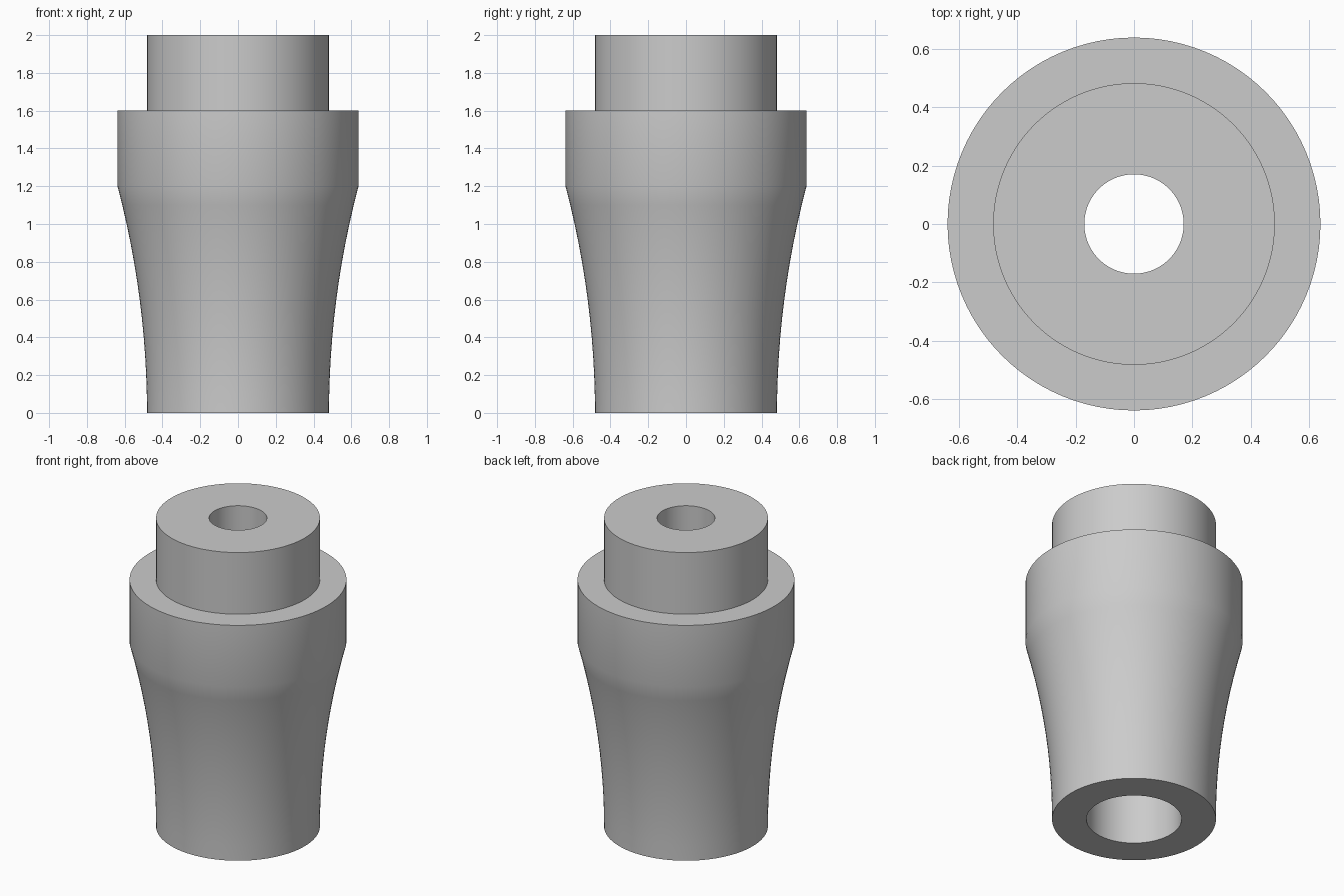
import bpy, bmesh, math

if "Cube" in bpy.data.objects:
    bpy.data.objects.remove(bpy.data.objects["Cube"], do_unlink=True)

SEGMENTS = 96
NECK, COLLAR = 0.482, 0.638           # outer radii
BORE, SOCKET = 0.17, 0.28             # inner radii
FLARE_TOP, SHOULDER, HEIGHT = 1.2, 1.6, 2.0
SOCKET_TOP = 1.2

# Plain grey material
grey = bpy.data.materials.new("grey")
grey.use_nodes = True
colour = (0.6, 0.6, 0.6, 1)
grey.diffuse_color = colour
grey.node_tree.nodes["Principled BSDF"].inputs["Base Color"].default_value = colour


def flare(steps=12):
    """Circular arc, upright at the base, widening to the collar."""
    spread = COLLAR - NECK
    radius = (FLARE_TOP ** 2 + spread ** 2) / (2 * spread)
    heights = [FLARE_TOP * i / steps for i in range(steps + 1)]
    return [(NECK + radius - math.sqrt(radius ** 2 - z * z), z) for z in heights]


def lathe(name, profile):
    """Spin a closed (radius, height) outline about the z axis."""
    bm = bmesh.new()
    verts = [bm.verts.new((r, 0, z)) for r, z in profile]
    edges = [bm.edges.new((a, b)) for a, b in zip(verts, verts[1:] + verts[:1])]
    bmesh.ops.spin(bm, geom=verts + edges, cent=(0, 0, 0), axis=(0, 0, 1),
                   angle=math.tau, steps=SEGMENTS, use_merge=True)
    bmesh.ops.remove_doubles(bm, verts=bm.verts, dist=1e-5)
    bmesh.ops.recalc_face_normals(bm, faces=bm.faces)
    mesh = bpy.data.meshes.new(name)
    bm.to_mesh(mesh)
    bm.free()
    mesh.materials.append(grey)
    obj = bpy.data.objects.new(name, mesh)
    bpy.context.collection.objects.link(obj)
    bpy.ops.object.select_all(action="DESELECT")
    obj.select_set(True)
    bpy.context.view_layer.objects.active = obj
    bpy.ops.object.shade_smooth_by_angle(angle=math.radians(30))
    return obj


# Flared body, collar, top neck and stepped bore as one turned solid
outer = flare() + [(COLLAR, SHOULDER), (NECK, SHOULDER), (NECK, HEIGHT)]
inner = [(BORE, HEIGHT), (BORE, SOCKET_TOP), (SOCKET, SOCKET_TOP), (SOCKET, 0)]
lathe("flared_sleeve", outer + inner)
